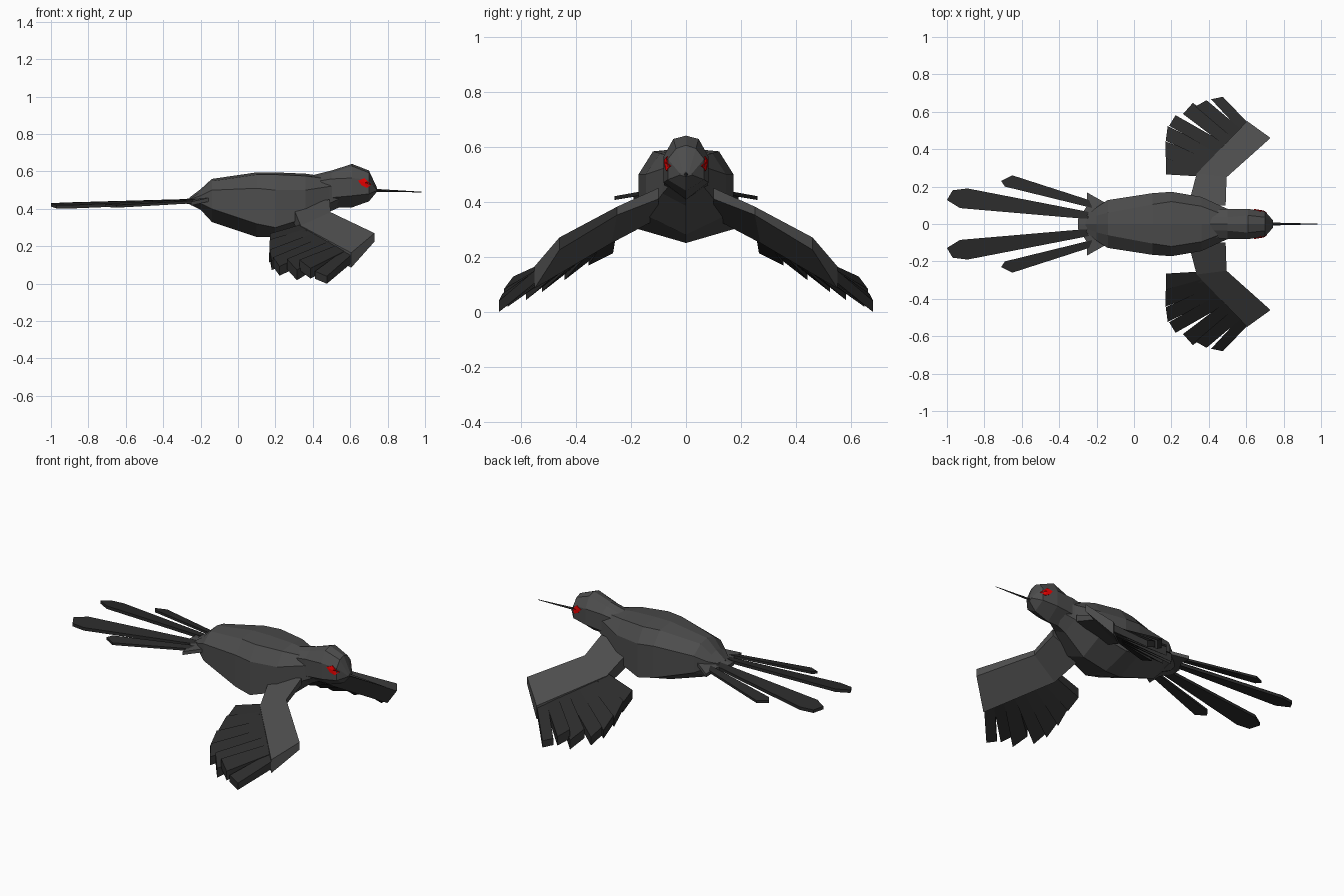
import bpy, bmesh
from mathutils import Vector
from mathutils.bvhtree import BVHTree

old = bpy.data.objects.get("Cube")
if old:
    bpy.data.objects.remove(old, do_unlink=True)


def material(name, rgb):
    m = bpy.data.materials.new(name)
    m.use_nodes = True
    col = (*rgb, 1.0)
    m.diffuse_color = col
    bsdf = next(n for n in m.node_tree.nodes if n.type == 'BSDF_PRINCIPLED')
    bsdf.inputs["Base Color"].default_value = col
    bsdf.inputs["Roughness"].default_value = 0.8
    return m


GREY = material("charcoal_grey", (0.073, 0.073, 0.073))
DARK = material("dark_feather", (0.024, 0.024, 0.024))
RED = material("eye_red", (0.8, 0.0, 0.0))


def finish(name, bm, mat):
    bmesh.ops.recalc_face_normals(bm, faces=bm.faces)
    me = bpy.data.meshes.new(name)
    bm.to_mesh(me)
    bm.free()
    me.materials.append(mat)
    ob = bpy.data.objects.new(name, me)
    bpy.context.collection.objects.link(ob)
    return ob


def loft(name, rows, mat):
    """Eight-sided rings along x: x, top, bottom, half width, shoulder width, upper z, lower z."""
    bm = bmesh.new()
    rings = []
    for x, top, bot, w, s, zu, zl in rows:
        half = [(s, top - 0.012), (w, zu), (w, zl)]
        pts = [(0, top)] + half + [(0, bot)] + [(-y, z) for y, z in reversed(half)]
        rings.append([bm.verts.new((x, y, z)) for y, z in pts])
    for a, b in zip(rings, rings[1:]):
        for i in range(8):
            j = (i + 1) % 8
            bm.faces.new((a[i], a[j], b[j], b[i]))
    bm.faces.new(rings[0])
    bm.faces.new(rings[-1])
    return finish(name, bm, mat)


def slab(name, tops, thick, mat, side):
    """Plate from an outline of upper points, with a thickness for each; side mirrors it in y."""
    bm = bmesh.new()
    up = [bm.verts.new((x, side * y, z)) for x, y, z in tops]
    lo = [bm.verts.new((x, side * y, z - t)) for (x, y, z), t in zip(tops, thick)]
    bm.faces.new(up)
    bm.faces.new(lo)
    for i in range(len(up)):
        j = (i + 1) % len(up)
        bm.faces.new((up[i], up[j], lo[j], lo[i]))
    return finish(name, bm, mat)


# Body and head
loft("body", [
    (-0.26, 0.460, 0.425, 0.040, 0.020, 0.450, 0.435),
    (-0.20, 0.505, 0.395, 0.090, 0.045, 0.470, 0.430),
    (-0.14, 0.560, 0.330, 0.128, 0.060, 0.500, 0.400),
    (0.10, 0.595, 0.250, 0.165, 0.105, 0.510, 0.320),
    (0.20, 0.595, 0.250, 0.172, 0.120, 0.500, 0.300),
    (0.36, 0.588, 0.280, 0.145, 0.095, 0.500, 0.350),
    (0.49, 0.570, 0.385, 0.085, 0.045, 0.520, 0.430),
    (0.58, 0.560, 0.425, 0.050, 0.030, 0.530, 0.470)], GREY)
head = loft("head", [
    (0.38, 0.575, 0.410, 0.070, 0.035, 0.540, 0.460),
    (0.50, 0.605, 0.405, 0.080, 0.036, 0.560, 0.460),
    (0.61, 0.640, 0.408, 0.081, 0.046, 0.565, 0.470),
    (0.70, 0.605, 0.440, 0.066, 0.036, 0.555, 0.480),
    (0.742, 0.515, 0.490, 0.022, 0.010, 0.503, 0.497)], GREY)

# Beak: a thin needle
bm = bmesh.new()
ends = []
for x, z, r in ((0.73, 0.499, 0.008), (0.98, 0.490, 0.0018)):
    ends.append([bm.verts.new((x, y * r, z + h * r)) for y, h in ((-1, 0), (0, 1), (1, 0), (0, -1))])
    bm.faces.new(ends[-1])
for i in range(4):
    j = (i + 1) % 4
    bm.faces.new((ends[0][i], ends[0][j], ends[1][j], ends[1][i]))
finish("beak", bm, DARK)

# Eyes: thin plates laid on the head surface
bm = bmesh.new()
bm.from_mesh(head.data)
tree = BVHTree.FromBMesh(bm)
bm.free()
EYE = [(0.642, 0.550), (0.675, 0.564), (0.695, 0.545), (0.712, 0.530), (0.690, 0.512), (0.662, 0.525)]
for side, label in ((1, "left"), (-1, "right")):
    bm = bmesh.new()
    ring = []
    for x, z in EYE + [(0.678, 0.54)]:
        hit = tree.ray_cast(Vector((x, side, z)), Vector((0, -side, 0)))[0]
        ring.append(bm.verts.new((x, hit.y + side * 0.005, z)))
    centre = ring.pop()
    back = [bm.verts.new((v.co.x, v.co.y - side * 0.008, v.co.z)) for v in ring]
    for i in range(len(ring)):
        j = (i + 1) % len(ring)
        bm.faces.new((ring[i], ring[j], centre))
        bm.faces.new((ring[i], ring[j], back[j], back[i]))
    bm.faces.new(back)
    finish(label + "_eye", bm, RED)

# Wing feather tips: two corners (x, y), the height offset of each, and thickness
TIPS = [((0.17, 0.265), (0.17, 0.355), -0.025, -0.010, 0.055),
        ((0.17, 0.350), (0.167, 0.442), 0.000, -0.010, 0.050),
        ((0.17, 0.445), (0.180, 0.523), 0.010, 0.000, 0.050),
        ((0.188, 0.525), (0.222, 0.582), 0.020, 0.005, 0.050),
        ((0.262, 0.588), (0.315, 0.648), 0.045, 0.020, 0.055),
        ((0.328, 0.628), (0.388, 0.662), 0.060, 0.030, 0.055),
        ((0.412, 0.667), (0.475, 0.680), 0.015, -0.010, 0.040)]
ROOT_IN, ROOT_OUT = Vector((0.33, 0.265)), Vector((0.605, 0.545))
INWARD = Vector((0.014, -0.010))


def fan_height(x, y):
    return 0.307 + 0.11 * (x - 0.33) - 0.667 * (y - 0.27)


for side, label in ((1, "left"), (-1, "right")):
    # Wing arm and hand, with the trailing edge hanging below a thin leading edge
    slab(label + "_wing_arm", [(0.49, 0.10, 0.450), (0.495, 0.25, 0.382),
                               (0.335, 0.27, 0.310), (0.29, 0.10, 0.420)],
         [0.04, 0.03, 0.06, 0.08], GREY, side)
    slab(label + "_wing_hand", [(0.495, 0.25, 0.382), (0.73, 0.46, 0.270),
                                (0.605, 0.55, 0.165), (0.335, 0.27, 0.310)],
         [0.03, 0.045, 0.08, 0.06], GREY, side)
    # Flight feathers fanned from the trailing edge of the hand
    for i, (ta, tb, da, db, thick) in enumerate(TIPS):
        ra = ROOT_IN.lerp(ROOT_OUT, max(0, i - 0.1) / 7) + INWARD
        rb = ROOT_IN.lerp(ROOT_OUT, min(7, i + 1.1) / 7)
        pts = [(p[0], p[1], fan_height(*p) + d)
               for p, d in ((ra, 0), (ta, da), (tb, db), (rb, 0))]
        slab(f"{label}_wing_feather_{i + 1}", pts, [0.045, thick, thick, 0.045], DARK, side)

    # Tail fan and tail feathers
    slab(label + "_tail_fan", [(-0.13, 0.0, 0.475), (-0.13, 0.10, 0.465), (-0.25, 0.168, 0.438),
                               (-0.255, 0.09, 0.445), (-0.30, 0.025, 0.450), (-0.30, 0.0, 0.450)],
         [0.02] * 6, GREY, side)
    slab(label + "_long_tail_feather",
         [(-0.22, 0.03, 0.458), (-0.29, 0.03, 0.452), (-0.93, 0.085, 0.434), (-1.0, 0.128, 0.430),
          (-0.97, 0.18, 0.420), (-0.89, 0.19, 0.420), (-0.27, 0.07, 0.446), (-0.22, 0.06, 0.452)],
         [0.018] * 8, DARK, side)
    slab(label + "_short_tail_feather",
         [(-0.20, 0.08, 0.452), (-0.69, 0.200, 0.430), (-0.71, 0.230, 0.425),
          (-0.65, 0.260, 0.420), (-0.20, 0.115, 0.446)],
         [0.014] * 5, DARK, side)
